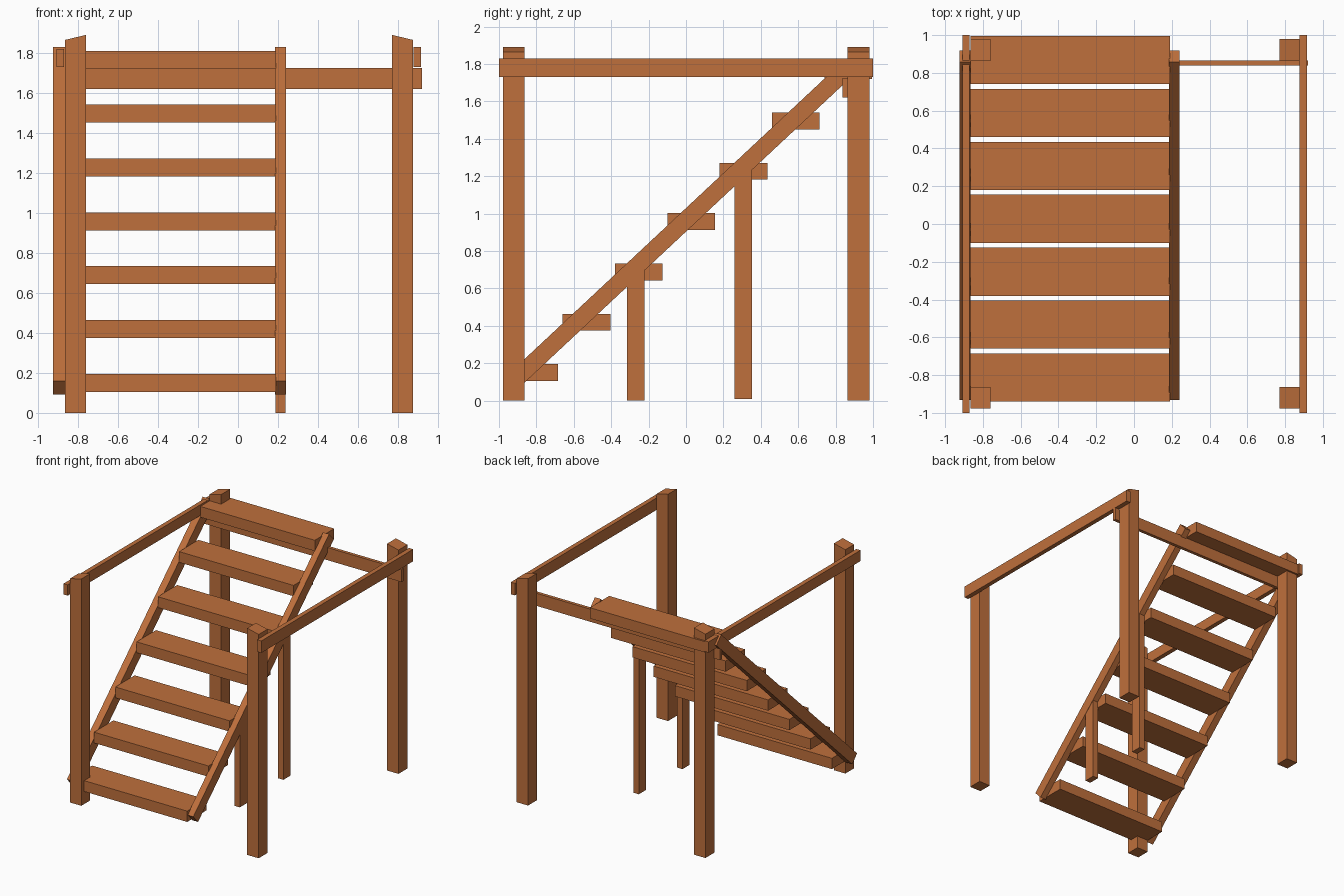
import bpy, bmesh, math
from mathutils import Vector, Matrix

if "Cube" in bpy.data.objects:
    bpy.data.objects.remove(bpy.data.objects["Cube"])

wood = bpy.data.materials.new("wood")
wood.diffuse_color = (0.52, 0.16, 0.045, 1)
wood.use_nodes = True
wood.node_tree.nodes["Principled BSDF"].inputs["Base Color"].default_value = wood.diffuse_color


def box(name, x, y, z, tweak=None):
    """Box between (min, max) pairs; tweak may move its vertices."""
    bm = bmesh.new()
    bmesh.ops.create_cube(bm, size=1)
    for v in bm.verts:
        v.co = Vector([(a + b) / 2 + c * (b - a) for c, (a, b) in zip(v.co, (x, y, z))])
    if tweak:
        for v in bm.verts:
            tweak(v.co)
    me = bpy.data.meshes.new(name)
    bm.to_mesh(me)
    bm.free()
    me.materials.append(wood)
    ob = bpy.data.objects.new(name, me)
    bpy.context.collection.objects.link(ob)
    return ob


# corner posts, tops sloping down toward the outside
def slope_top(co):
    if co.z > 1 and abs(co.x) > 0.82:
        co.z -= 0.025


for side, x in (("left", (-0.865, -0.76)), ("right", (0.77, 0.875))):
    for end, y in (("front", (-0.978, -0.863)), ("back", (0.863, 0.98))):
        box(f"{side}_{end}_post", x, y, (0, 1.89), slope_top)

# handrails and rear cross beam
box("left_handrail", (-0.908, -0.87), (-1, 1), (1.73, 1.82))
box("right_handrail", (0.877, 0.915), (-1, 1), (1.73, 1.83))
box("rear_beam", (-0.92, 0.92), (0.838, 0.866), (1.62, 1.725))

# inclined stringers with square-cut ends
start, end = Vector((0, -0.9, 0.125)), Vector((0, 0.888, 1.797))
run = end - start
angle = math.atan2(run.z, run.y)
for name, x in (("left_stringer", (-0.925, -0.865)), ("right_stringer", (0.185, 0.24))):
    ob = box(name, x, (0, run.length), (-0.046, 0.046))
    ob.data.transform(Matrix.Translation(start) @ Matrix.Rotation(angle, 4, 'X'))

# treads
for i in range(7):
    y, z = -0.94 + 0.28 * i, 0.105 + 0.2692 * i
    box(f"tread_{i + 1}", (-0.865, 0.19), (y, y + 0.255), (z, z + 0.09))


# support legs under the right stringer, tops following its slope
def meet_stringer(co):
    if co.z > 0.3:
        co.z = start.z + (co.y - start.y) * run.z / run.y


box("front_support_leg", (0.188, 0.237), (-0.315, -0.222), (0, 0.7), meet_stringer)
box("rear_support_leg", (0.188, 0.237), (0.26, 0.353), (0.01, 1.2), meet_stringer)
